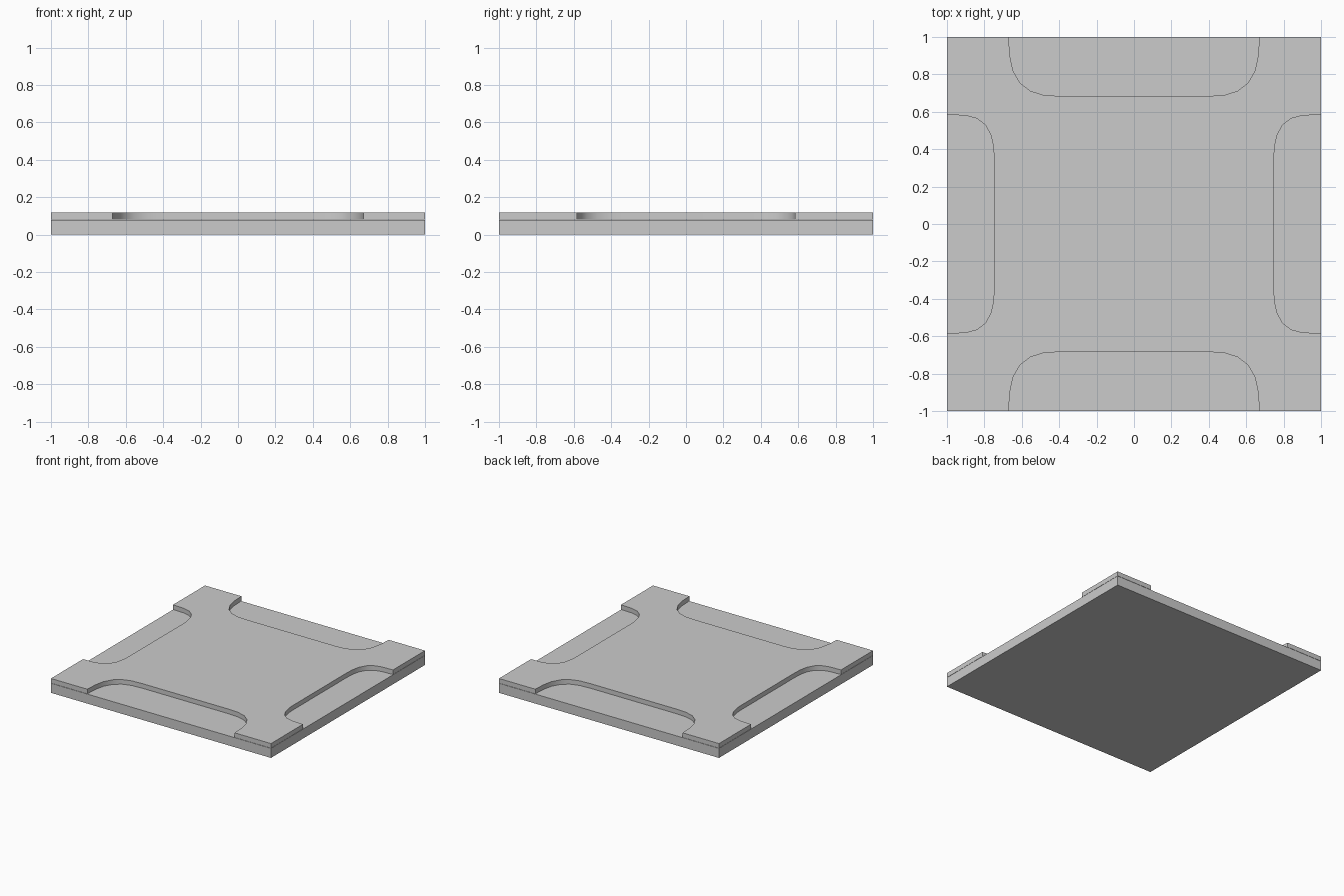
import bpy, bmesh

if "Cube" in bpy.data.objects:
    bpy.data.objects.remove(bpy.data.objects["Cube"])

BASE_TOP, PLATE_BOTTOM, PLATE_TOP = 0.078, 0.080, 0.118


def slab(name, outline, z0, z1):
    """Extrude a closed outline from z0 up to z1."""
    bm = bmesh.new()
    face = bm.faces.new([bm.verts.new((x, y, z0)) for x, y in outline])
    ext = bmesh.ops.extrude_face_region(bm, geom=[face], use_keep_orig=True)
    for v in ext["geom"]:
        if isinstance(v, bmesh.types.BMVert):
            v.co.z = z1
    bmesh.ops.recalc_face_normals(bm, faces=bm.faces)
    mesh = bpy.data.meshes.new(name)
    bm.to_mesh(mesh)
    bm.free()
    obj = bpy.data.objects.new(name, mesh)
    bpy.context.collection.objects.link(obj)
    return obj


# Square base slab
slab("base_slab", [(-1, -1), (1, -1), (1, 1), (-1, 1)], 0, BASE_TOP)

# One quarter of the top plate outline: side notch, corner tab, back notch
quarter = [(0.748, 0.34), (0.751, 0.41), (0.765, 0.475), (0.795, 0.53),
           (0.84, 0.564), (0.90, 0.58), (1, 0.584),
           (1, 1), (0.67, 1),
           (0.664, 0.90), (0.647, 0.82), (0.61, 0.755), (0.555, 0.712),
           (0.485, 0.69), (0.40, 0.684)]

# Mirror the quarter around to make the full notched outline
half = quarter + [(-x, y) for x, y in reversed(quarter)]
outline = half + [(x, -y) for x, y in reversed(half)]
plate = slab("notched_top_plate", outline, PLATE_BOTTOM, PLATE_TOP)

# Smooth the curved notch walls, keeping hard edges
bpy.context.view_layer.objects.active = plate
plate.select_set(True)
bpy.ops.object.shade_smooth_by_angle(angle=0.6)
